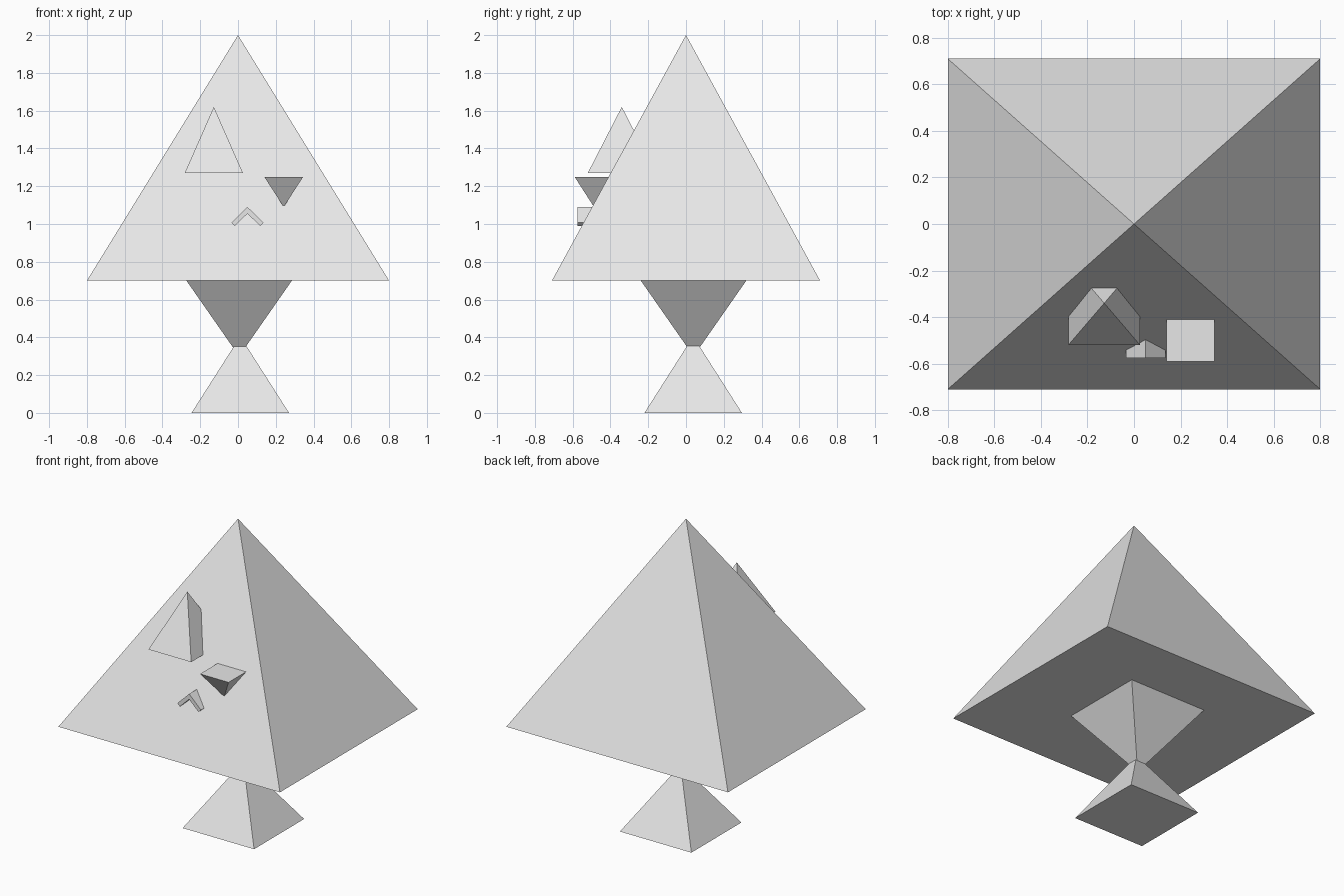
import bpy

if "Cube" in bpy.data.objects:
    bpy.data.objects.remove(bpy.data.objects["Cube"])

grey = bpy.data.materials.new("plain grey")
grey.diffuse_color = (0.8, 0.8, 0.8, 1)
grey.use_nodes = True
grey.node_tree.nodes["Principled BSDF"].inputs["Base Color"].default_value = grey.diffuse_color


def add(name, verts, faces):
    mesh = bpy.data.meshes.new(name)
    mesh.from_pydata(verts, [], faces)
    mesh.materials.append(grey)
    obj = bpy.data.objects.new(name, mesh)
    bpy.context.collection.objects.link(obj)
    return obj


def pyramid(name, x, y, half_x, half_y, base_z, tip_z):
    """Four-sided pyramid; points down when tip_z is below base_z."""
    verts = [(x + sx * half_x, y + sy * half_y, base_z)
             for sx, sy in ((-1, -1), (1, -1), (1, 1), (-1, 1))]
    verts.append((x, y, tip_z))
    faces = [(3, 2, 1, 0)] + [(i, (i + 1) % 4, 4) for i in range(4)]
    if tip_z < base_z:
        faces = [f[::-1] for f in faces]
    return add(name, verts, faces)


def prism(name, outline, y_front, y_back):
    """Anticlockwise x-z outline pushed along y."""
    n = len(outline)
    verts = [(x, y, z) for y in (y_front, y_back) for x, z in outline]
    faces = [tuple(range(n)), tuple(reversed(range(n, 2 * n)))]
    faces += [(i, i + n, (i + 1) % n + n, (i + 1) % n) for i in range(n)]
    return add(name, verts, faces)


# Body: large head, with foot and neck meeting tip to tip
pyramid("head", 0, 0, 0.8, 0.71, 0.7, 2.0)
pyramid("neck", 0.006, 0.04, 0.30, 0.30, 0.73, 0.30)
pyramid("foot", 0.012, 0.038, 0.258, 0.258, 0.0, 0.405)

# Face: mismatched eyes and a chevron mouth
pyramid("left_eye", -0.128, -0.34, 0.154, 0.18, 1.27, 1.62)
pyramid("right_eye", 0.242, -0.487, 0.103, 0.103, 1.25, 1.09)
prism("mouth", [(-0.035, 1.007), (-0.017, 0.99), (0.05, 1.055),
                (0.117, 0.99), (0.135, 1.007), (0.05, 1.09)], -0.575, -0.45)
